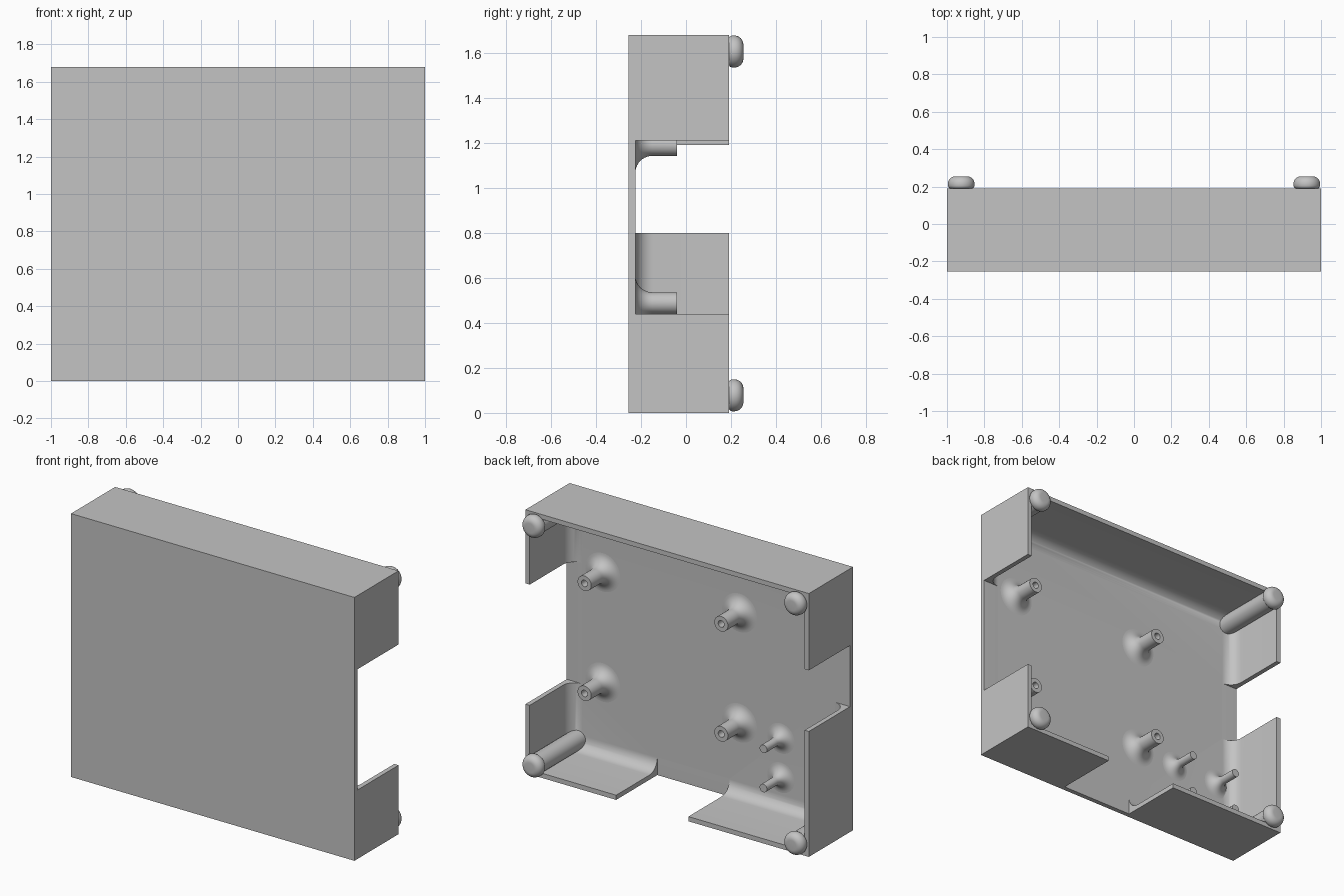
import bpy, bmesh, math

if "Cube" in bpy.data.objects:
    bpy.data.objects.remove(bpy.data.objects["Cube"])

FLOOR = -0.225      # inner face of the front plate
BACK = 0.19         # open rim of the walls

grey = bpy.data.materials.new("light_grey")
grey.diffuse_color = (0.55, 0.55, 0.55, 1)
grey.use_nodes = True
grey.node_tree.nodes["Principled BSDF"].inputs["Base Color"].default_value = grey.diffuse_color


def finish(name, bm):
    bmesh.ops.recalc_face_normals(bm, faces=bm.faces)
    me = bpy.data.meshes.new(name)
    bm.to_mesh(me)
    bm.free()
    me.materials.append(grey)
    ob = bpy.data.objects.new(name, me)
    bpy.context.collection.objects.link(ob)
    return ob


def smooth(ob):
    bpy.ops.object.select_all(action='DESELECT')
    ob.select_set(True)
    bpy.context.view_layer.objects.active = ob
    bpy.ops.object.shade_smooth_by_angle(angle=math.radians(32))


def box(name, x, y, z, fillet=0):
    """Box from ranges; fillet rounds the edges of its -y face."""
    bm = bmesh.new()
    bmesh.ops.create_cube(bm, size=1)
    for v in bm.verts:
        v.co = [r[0] if c < 0 else r[1] for c, r in zip(v.co, (x, y, z))]
    if fillet:
        edges = [e for e in bm.edges if all(v.co.y < y[0] + 1e-4 for v in e.verts)]
        bmesh.ops.bevel(bm, geom=edges, offset=fillet, segments=10,
                        profile=0.5, affect='EDGES')
    return finish(name, bm)


def cut(ob, cutter):
    mod = ob.modifiers.new("cut", 'BOOLEAN')
    mod.operation = 'DIFFERENCE'
    mod.solver = 'EXACT'
    mod.object = cutter
    bpy.context.view_layer.objects.active = ob
    bpy.ops.object.modifier_apply(modifier=mod.name)
    bpy.data.objects.remove(cutter)


def lathe(name, profile, x, z, sides=36):
    """Revolve (radius, y) points around a y-parallel axis through x, z."""
    bm = bmesh.new()
    vs = [bm.verts.new((r, y, 0)) for r, y in profile]
    es = [bm.edges.new(p) for p in zip(vs, vs[1:])]
    bmesh.ops.spin(bm, geom=vs + es, cent=(0, 0, 0), axis=(0, 1, 0),
                   angle=math.tau, steps=sides)
    bmesh.ops.remove_doubles(bm, verts=bm.verts, dist=1e-5)
    bmesh.ops.translate(bm, verts=bm.verts, vec=(x, 0, z))
    ob = finish(name, bm)
    smooth(ob)
    return ob


def flare(radius, f):
    """Concave fillet from the plate up to a cylinder of the given radius."""
    arc = [math.radians(9 * i) for i in range(11)]
    return [(radius + f - f * math.sin(a), FLOOR + f - f * math.cos(a)) for a in arc]


# Tray: outer box, hollow with filleted floor, then openings in three walls
tray = box("case_tray", (-1, 1), (-0.255, BACK), (0, 1.68))
cut(tray, box("hollow", (-0.97, 0.97), (FLOOR, 0.4), (0.03, 1.65), fillet=0.08))
cut(tray, box("right_opening", (0.885, 1.1), (FLOOR, 0.4), (0.44, 1.21)))
cut(tray, box("left_opening", (-1.1, -0.885), (FLOOR, 0.4), (0.80, 1.19)))
cut(tray, box("bottom_opening", (-0.15, 0.36), (FLOOR, 0.4), (-0.1, 0.115)))
smooth(tray)

# Hollow screw standoffs with flared bases
for x in (-0.22, 0.745):
    for z in (0.488, 1.19):
        lathe("screw_standoff", [(0, FLOOR)] + flare(0.048, 0.075) +
              [(0.048, -0.04), (0.021, -0.04), (0.021, -0.21), (0, -0.21)], x, z)

# Solid pins with flared bases
for x in (-0.845, -0.512):
    for z in (0.217, 0.467):
        lathe("support_pin", [(0, FLOOR)] + flare(0.026, 0.07) +
              [(0.026, -0.048), (0, -0.048)], x, z)

# Corner posts ending in rounded feet
foot = [(0.06, BACK), (0.067, BACK + 0.005), (0.071, BACK + 0.014)]
foot += [(0.031 + 0.04 * math.cos(a), 0.215 + 0.04 * math.sin(a))
         for a in (math.radians(11.25 * i) for i in range(9))]
for x in (-0.924, 0.924):
    for z in (0.078, 1.606):
        lathe("corner_post", [(0, FLOOR), (0.06, FLOOR)] + foot + [(0, 0.255)], x, z)
